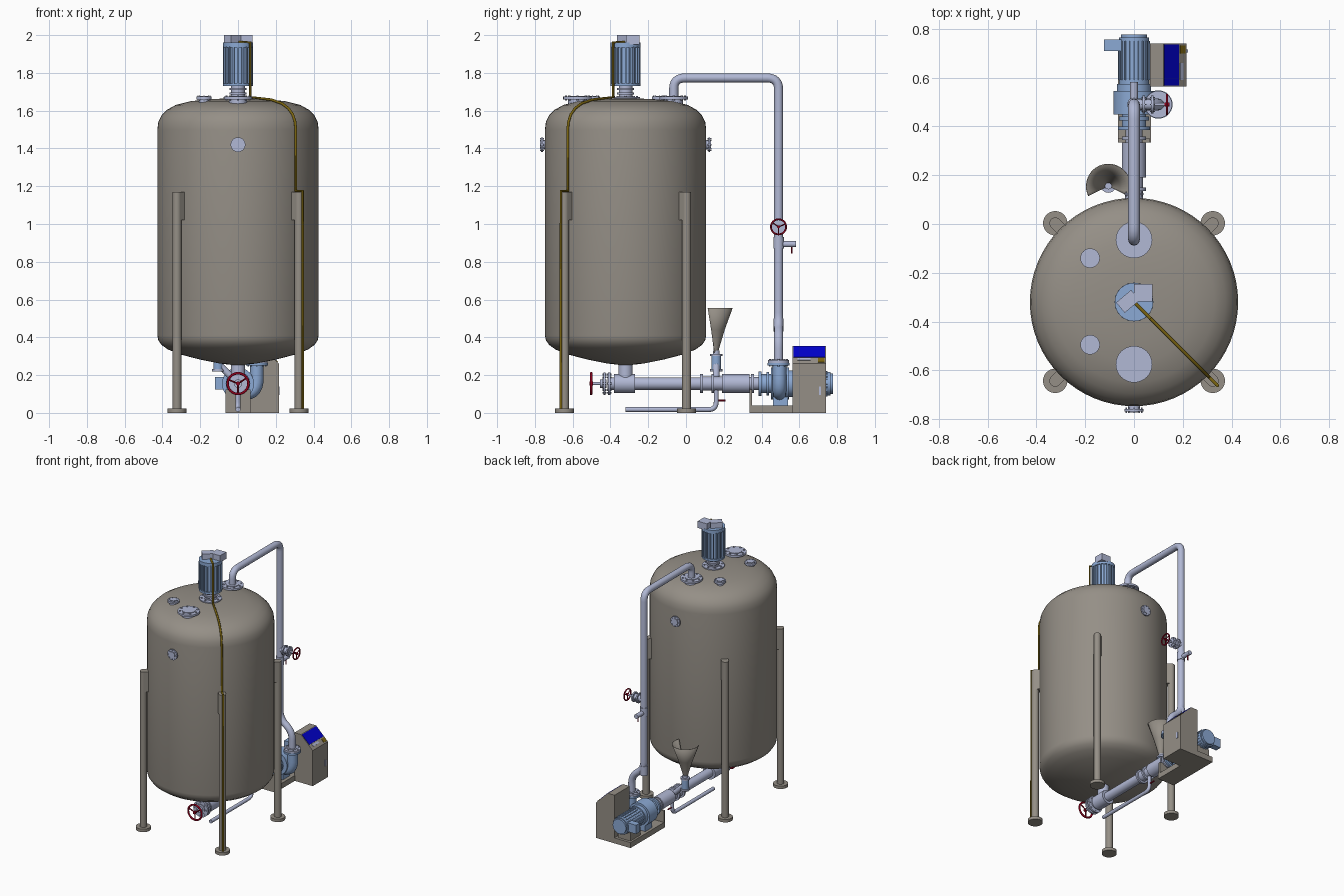
import bpy, bmesh, math
from mathutils import Vector, Matrix

cube = bpy.data.objects.get("Cube")
if cube:
    bpy.data.objects.remove(cube)


def material(name, rgb):
    m = bpy.data.materials.new(name)
    m.use_nodes = True
    m.diffuse_color = (*rgb, 1)
    m.node_tree.nodes["Principled BSDF"].inputs["Base Color"].default_value = (*rgb, 1)
    return m


TAUPE = material("warm grey", (0.30, 0.275, 0.24))
STEEL = material("pale steel", (0.44, 0.48, 0.66))
BLUE = material("machine blue", (0.26, 0.40, 0.66))
RED = material("dark red", (0.27, 0.0, 0.012))
GOLD = material("dark gold", (0.20, 0.13, 0.005))
SCREEN = material("screen blue", (0.0, 0.0, 0.60))


def add(name, bm, mat):
    bmesh.ops.recalc_face_normals(bm, faces=bm.faces)
    for f in bm.faces:
        f.smooth = True
    me = bpy.data.meshes.new(name)
    bm.to_mesh(me)
    bm.free()
    me.set_sharp_from_angle(angle=math.radians(32))
    me.materials.append(mat)
    ob = bpy.data.objects.new(name, me)
    bpy.context.collection.objects.link(ob)
    return ob


def put_cyl(bm, a, b, r, r2=None, seg=24):
    a, b = Vector(a), Vector(b)
    rot = (b - a).to_track_quat('Z', 'Y').to_matrix().to_4x4()
    bmesh.ops.create_cone(bm, cap_ends=True, segments=seg, radius1=r,
                          radius2=r if r2 is None else r2, depth=(b - a).length,
                          matrix=Matrix.Translation((a + b) / 2) @ rot)


def cyl(name, a, b, r, mat, r2=None, seg=24):
    bm = bmesh.new()
    put_cyl(bm, a, b, r, r2, seg)
    return add(name, bm, mat)


def put_box(bm, lo, hi, turn=0):
    lo, hi = Vector(lo), Vector(hi)
    m = Matrix.Translation((lo + hi) / 2) @ Matrix.Rotation(turn, 4, 'Z')
    bmesh.ops.create_cube(bm, size=1, matrix=m @ Matrix.Diagonal((*(hi - lo), 1)))


def box(name, lo, hi, mat, turn=0):
    bm = bmesh.new()
    put_box(bm, lo, hi, turn)
    return add(name, bm, mat)


def lathe(name, profile, centre, mat, start=0, sweep=2 * math.pi, steps=64):
    bm = bmesh.new()
    axis = Vector((*centre, 0))
    d = Vector((math.cos(start), math.sin(start), 0))
    vs = [bm.verts.new(axis + d * r + Vector((0, 0, z))) for r, z in profile]
    es = [bm.edges.new(p) for p in zip(vs, vs[1:])]
    bmesh.ops.spin(bm, geom=vs + es, cent=axis, axis=(0, 0, 1), angle=sweep, steps=steps)
    bmesh.ops.remove_doubles(bm, verts=bm.verts, dist=1e-4)
    return add(name, bm, mat)


def tube(name, pts, r, mat, bend=0.0):
    # swept pipe with rounded corners
    pts = [Vector(p) for p in pts]
    path = [pts[0]]
    for p, c, n in zip(pts, pts[1:], pts[2:]):
        if bend:
            s = c + (p - c).normalized() * min(bend, (p - c).length * 0.49)
            e = c + (n - c).normalized() * min(bend, (n - c).length * 0.49)
            path += [s.lerp(c, t / 6).lerp(c.lerp(e, t / 6), t / 6) for t in range(7)]
        else:
            path.append(c)
    path.append(pts[-1])
    cu = bpy.data.curves.new(name, 'CURVE')
    cu.dimensions, cu.bevel_depth, cu.bevel_resolution = '3D', r, 4
    cu.use_fill_caps = True
    sp = cu.splines.new('POLY')
    sp.points.add(len(path) - 1)
    for q, v in zip(sp.points, path):
        q.co = (*v, 1)
    tmp = bpy.data.objects.new(name + "_path", cu)
    bm = bmesh.new()
    me = tmp.to_mesh()
    bm.from_mesh(me)
    tmp.to_mesh_clear()
    bpy.data.objects.remove(tmp)
    bpy.data.curves.remove(cu)
    return add(name, bm, mat)


def flange(name, c, axis, r, thick=0.014, bolts=8, mat=STEEL, raised=0.6):
    # disc with a raised face and a ring of bolts
    c, n = Vector(c), Vector(axis).normalized()
    u = n.orthogonal().normalized()
    v = n.cross(u)
    bm = bmesh.new()
    put_cyl(bm, c, c + n * thick, r, seg=32)
    put_cyl(bm, c, c + n * (thick + 0.004), r * raised)
    for i in range(bolts):
        a = 2 * math.pi * i / bolts
        p = c + (u * math.cos(a) + v * math.sin(a)) * r * 0.8
        put_cyl(bm, p - n * 0.005, p + n * (thick + 0.006), r * 0.08, seg=6)
    return add(name, bm, mat)


def handwheel(name, c, axis, r):
    c, n = Vector(c), Vector(axis).normalized()
    u = Vector((0, 0, -1))
    v = n.cross(u)
    ring = [c + (u * math.cos(a) + v * math.sin(a)) * r
            for a in [2 * math.pi * i / 32 for i in range(33)]]
    tube(name + "_rim", ring, r * 0.12, RED)
    bm = bmesh.new()
    for i in range(3):
        put_cyl(bm, c, ring[(i * 32) // 3], r * 0.08, seg=8)
    put_cyl(bm, c - n * 0.01, c + n * 0.01, r * 0.2, seg=12)
    add(name + "_spokes", bm, RED)


# Tank
CY = -0.32
shell = [(0, .25), (.1, .262), (.2, .282), (.3, .308), (.37, .335), (.405, .36), (.422, .385),
         (.427, .41), (.427, 1.5), (.422, 1.54), (.405, 1.575), (.375, 1.605), (.33, 1.63),
         (.25, 1.65), (.15, 1.661), (0, 1.667)]
lathe("tank", shell, (0, CY), TAUPE)

# Legs with feet and brackets
for sx, side in ((1, "left"), (-1, "right")):
    for sy, end in ((-1, "front"), (1, "back")):
        x, y = 0.323 * sx, CY + 0.323 * sy
        tag = f"{end}_{side}"
        cyl("leg_" + tag, (x, y, 0), (x, y, 1.17), 0.024, TAUPE)
        cyl("foot_" + tag, (x, y, 0), (x, y, 0.022), 0.05, TAUPE, seg=32)
        bx, by = x - 0.02 * sx, y - 0.02 * sy
        box("bracket_" + tag, (bx - .03, by - .024, 1.02), (bx + .03, by + .024, 1.17),
            TAUPE, math.atan2(sy, sx))

# Ports on the dome and wall
for name, x, y, r in (("return_port", 0, -.065, .075), ("manhole", 0, -.575, .075),
                      ("small_port_back", -.18, -.14, .04), ("small_port_front", -.18, -.495, .04)):
    cyl(name + "_neck", (x, y, 1.62), (x, y, 1.662), r * .65, STEEL)
    flange(name, (x, y, 1.66), (0, 0, 1), r)
for s, end in ((-1, "front"), (1, "back")):
    cyl(end + "_port_neck", (0, CY + s * .42, 1.42), (0, CY + s * .445, 1.42), .025, STEEL)
    flange(end + "_port", (0, CY + s * .438, 1.42), (0, s, 0), .039, .01)

# Agitator drive
flange("drive_flange", (0, CY, 1.658), (0, 0, 1), .076)
cyl("drive_neck", (0, CY, 1.66), (0, CY, 1.735), .036, STEEL)
for z in (1.685, 1.71):
    cyl("drive_collar", (0, CY, z), (0, CY, z + .01), .045, STEEL)
bm = bmesh.new()
put_cyl(bm, (0, CY, 1.73), (0, CY, 1.955), .07, seg=32)
put_cyl(bm, (0, CY, 1.73), (0, CY, 1.745), .079, seg=32)
put_cyl(bm, (0, CY, 1.935), (0, CY, 1.96), .079, seg=32)
for i in range(20):
    a = math.tau * i / 20
    c = Vector((.07 * math.cos(a), CY + .07 * math.sin(a), 1.84))
    h = Vector((.01, .004, .1))
    put_box(bm, c - h, c + h, a)
add("drive_motor", bm, BLUE)
box("terminal_box", (0, -.318, 1.95), (.076, -.245, 2.0), STEEL)
box("terminal_box_angled", (-.065, -.345, 1.955), (.015, -.29, 2.0), STEEL, math.radians(40))

# Power cable down the dome and leg
R = math.sqrt(.5)
run = [(0, 1.962), (.092, 1.962), (.092, 1.672), (.25, 1.658), (.33, 1.638), (.378, 1.612),
       (.41, 1.58), (.428, 1.54), (.433, 1.5), (.433, 1.175), (.484, 1.175), (.484, .01)]
tube("power_cable", [(r * R, CY - r * R, z) for r, z in run], .007, GOLD)

# Return pipe to the tank
tube("return_pipe", [(0, -.065, 1.66), (0, -.065, 1.773), (0, .49, 1.773), (0, .49, .47),
                     (.1, .49, .40), (.1, .49, .27)], .024, STEEL, .06)
cyl("pipe_joint", (0, .49, .43), (0, .49, .50), .027, STEEL)
cyl("pipe_tee", (0, .49, .87), (0, .49, .93), .028, STEEL)
cyl("sample_valve", (0, .49, .893), (0, .583, .893), .016, STEEL)
cyl("sample_handle", (0, .56, .845), (0, .56, .88), .005, RED, seg=8)
cyl("return_valve_body", (0, .49, .985), (.085, .49, .985), .022, STEEL)
for x in (.035, .07):
    flange("return_valve_flange", (x, .49, .985), (1, 0, 0), .036, .01)
cyl("return_valve_stem", (.08, .49, .985), (.14, .49, .985), .007, STEEL)
handwheel("return_wheel", (.135, .49, .985), (1, 0, 0), .04)

# Bottom outlet, front valve and suction line
Z = .155
cyl("outlet_neck", (0, CY, Z), (0, CY, .265), .038, STEEL)
for y0, y1, r in ((-.38, -.27, .05), (-.41, .10, .033), (.08, .2, .037), (.2, .335, .05),
                  (.33, .40, .034)):
    cyl("suction_pipe", (0, y0, Z), (0, y1, Z), r, STEEL)
for y in (-.425, -.4):
    flange("front_valve_flange", (0, y, Z), (0, -1, 0), .06, .012)
for y in (.075, .135, .19, .345):
    cyl("suction_clamp", (0, y, Z), (0, y + .014, Z), .05, STEEL)
cyl("front_valve_bonnet", (0, -.455, Z), (0, -.42, Z), .022, STEEL)
cyl("front_valve_stem", (0, -.51, Z), (0, -.44, Z), .008, STEEL)
handwheel("front_wheel", (0, -.502, Z), (0, 1, 0), .055)

# Half-open hopper and its feed
hopper = lathe("hopper", [(.012, .30), (.02, .34), (.05, .44), (.092, .555)], (-.105, .155), TAUPE,
               math.radians(-26), math.radians(232), 28)
mod = hopper.modifiers.new("thickness", 'SOLIDIFY')
mod.thickness = .004
tube("hopper_feed", [(-.105, .16, .33), (-.105, .16, .26), (0, .16, Z)], .018, STEEL, .03)
cyl("hopper_valve", (-.105, .16, .225), (-.105, .16, .30), .026, BLUE)
for z in (.22, .30):
    cyl("hopper_clamp", (-.105, .16, z), (-.105, .16, z + .012), .032, STEEL)

# Drain line
tube("drain_pipe", [(0, -.32, .018), (0, .16, .018), (0, .16, Z)], .013, STEEL, .04)
cyl("drain_handle", (0, .155, .065), (0, .21, .065), .005, RED, seg=8)

# Pump and its motor
for y0, y1, r in ((.385, .40, .065), (.40, .45, .05), (.425, .44, .062), (.45, .545, .085),
                  (.545, .575, .07), (.57, .765, .062), (.765, .778, .054)):
    cyl("pump_body", (0, y0, Z), (0, y1, Z), r, BLUE, seg=32)
tube("pump_outlet", [(-.01, .495, .1), (.1, .495, .11), (.1, .495, .262)], .036, BLUE, .08)
flange("pump_flange", (.1, .49, .25), (0, 0, 1), .058, .013, mat=BLUE)
flange("delivery_flange", (.1, .49, .265), (0, 0, 1), .056)
bm = bmesh.new()
for i in range(20):
    a = math.tau * i / 20
    d = Vector((math.cos(a), 0, math.sin(a))) * .063
    put_cyl(bm, (d.x, .59, Z + d.z), (d.x, .75, Z + d.z), .004, seg=6)
add("pump_motor_ribs", bm, BLUE)
box("pump_terminal_box", (-.122, .71, .125), (-.05, .757, .19), BLUE)

# Skid and control cabinet
box("skid", (-.065, .335, 0), (.07, .74, .04), TAUPE)
box("skid_support", (-.065, .335, .03), (.065, .35, .125), TAUPE)
box("pump_foot", (-.045, .46, .03), (.045, .54, .09), BLUE)
box("motor_foot", (-.05, .60, .03), (.05, .72, .1), TAUPE)
bm = bmesh.new()
outline = [(.066, 0), (.216, 0), (.216, .262), (.12, .355), (.066, .355)]
face = bm.faces.new([bm.verts.new((x, .563, z)) for x, z in outline])
top = bmesh.ops.extrude_face_region(bm, geom=[face])
bmesh.ops.translate(bm, vec=(0, .177, 0),
                    verts=[v for v in top["geom"] if isinstance(v, bmesh.types.BMVert)])
add("control_cabinet", bm, TAUPE)


def panel(name, t0, t1, y0, y1, mat):
    # thin plate lying on the sloped cabinet face
    a, b = Vector((.12, 0, .355)), Vector((.216, 0, .262))
    bm = bmesh.new()
    put_box(bm, (t0, y0, -.002), (t1, y1, .003))
    d = (b - a).normalized()
    rot = Matrix((d, (0, 1, 0), d.cross(Vector((0, 1, 0))))).transposed().to_4x4()
    bm.transform(Matrix.Translation(a) @ rot)
    add(name, bm, mat)


panel("display", .004, .088, .568, .735, SCREEN)
panel("keypad", .096, .112, .59, .66, STEEL)
panel("warning_plate", .096, .125, .70, .732, GOLD)
box("cabinet_handle", (.214, .703, .095), (.221, .716, .14), STEEL)
